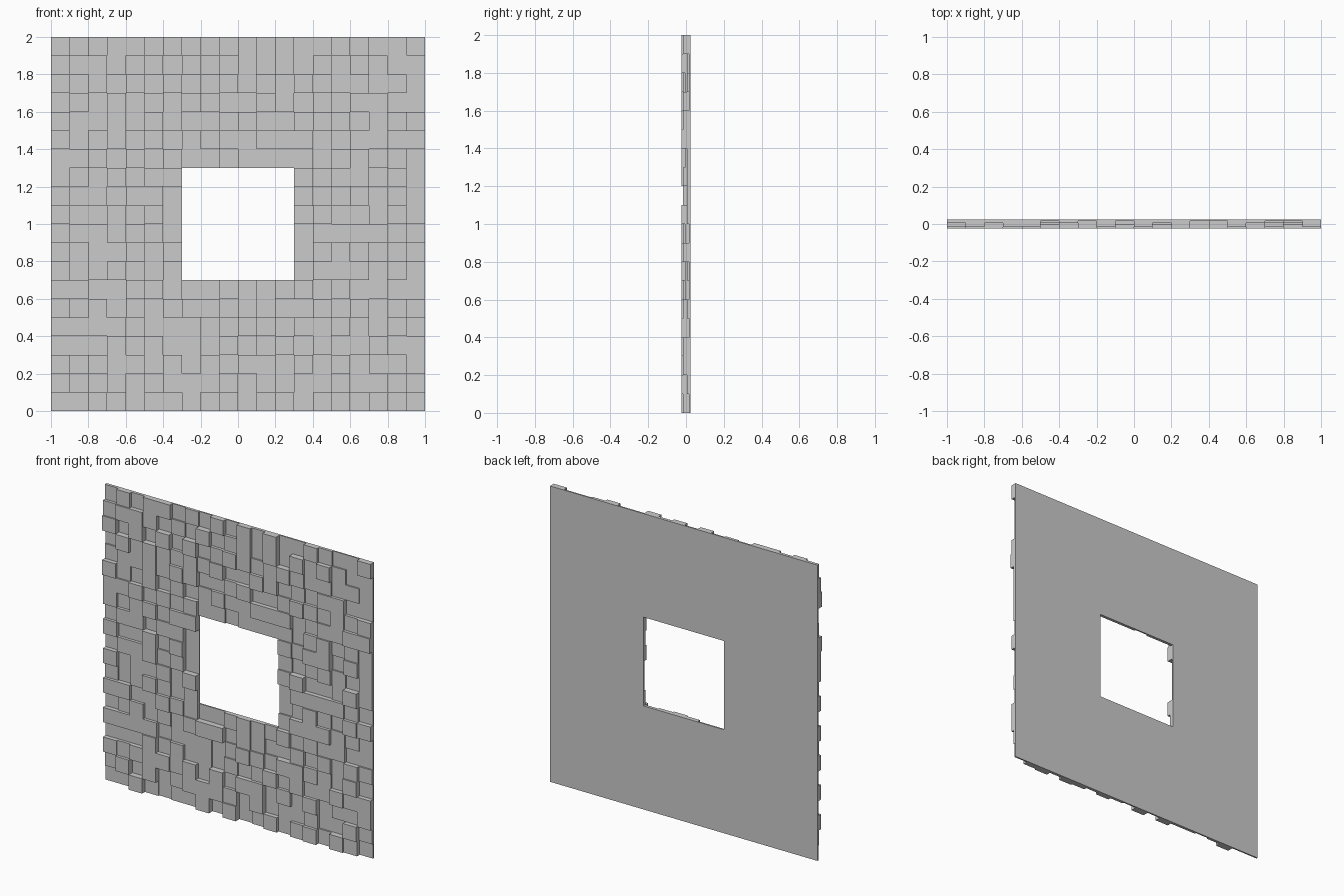
import bpy, bmesh, random
from mathutils import Matrix

if "Cube" in bpy.data.objects:
    bpy.data.objects.remove(bpy.data.objects["Cube"])

random.seed(7)
N, CELL, BACK = 20, 0.1, 0.025

# border cells (counted from left / from top) that clearly stand proud
RAISED = {
    "left": {1, 2, 5, 6, 7, 9, 11, 13, 15, 17},
    "right": {0, 4, 5, 11, 16, 17},
    "top": {1, 3, 4, 8, 10, 12, 15, 19},
    "bottom": {2, 7, 9, 12, 14, 15, 17, 18},
}


def depth(col, row):
    """Thickness of one block, row 0 is the top course."""
    for side, on_side, i in (("top", row == 0, col), ("bottom", row == N - 1, col),
                             ("left", col == 0, row), ("right", col == N - 1, row)):
        if on_side:
            return random.choice((0.04, 0.05)) if i in RAISED[side] else random.choice((0.01, 0.02))
    return random.choice((0.01, 0.02, 0.03, 0.04, 0.05))


def add_block(bm, x, z, d):
    m = Matrix.Translation((x, BACK - d / 2, z)) @ Matrix.Diagonal((CELL, d, CELL, 1))
    bmesh.ops.create_cube(bm, size=1, matrix=m)


# wall of square blocks, flush at the back, with a square window opening
bm = bmesh.new()
for row in range(N):
    for col in range(N):
        if 7 <= col <= 12 and 7 <= row <= 12:
            continue
        add_block(bm, -1 + (col + 0.5) * CELL, 2 - (row + 0.5) * CELL, depth(col, row))

mesh = bpy.data.meshes.new("block_wall")
bm.to_mesh(mesh)
bm.free()
bpy.context.collection.objects.link(bpy.data.objects.new("block_wall", mesh))
